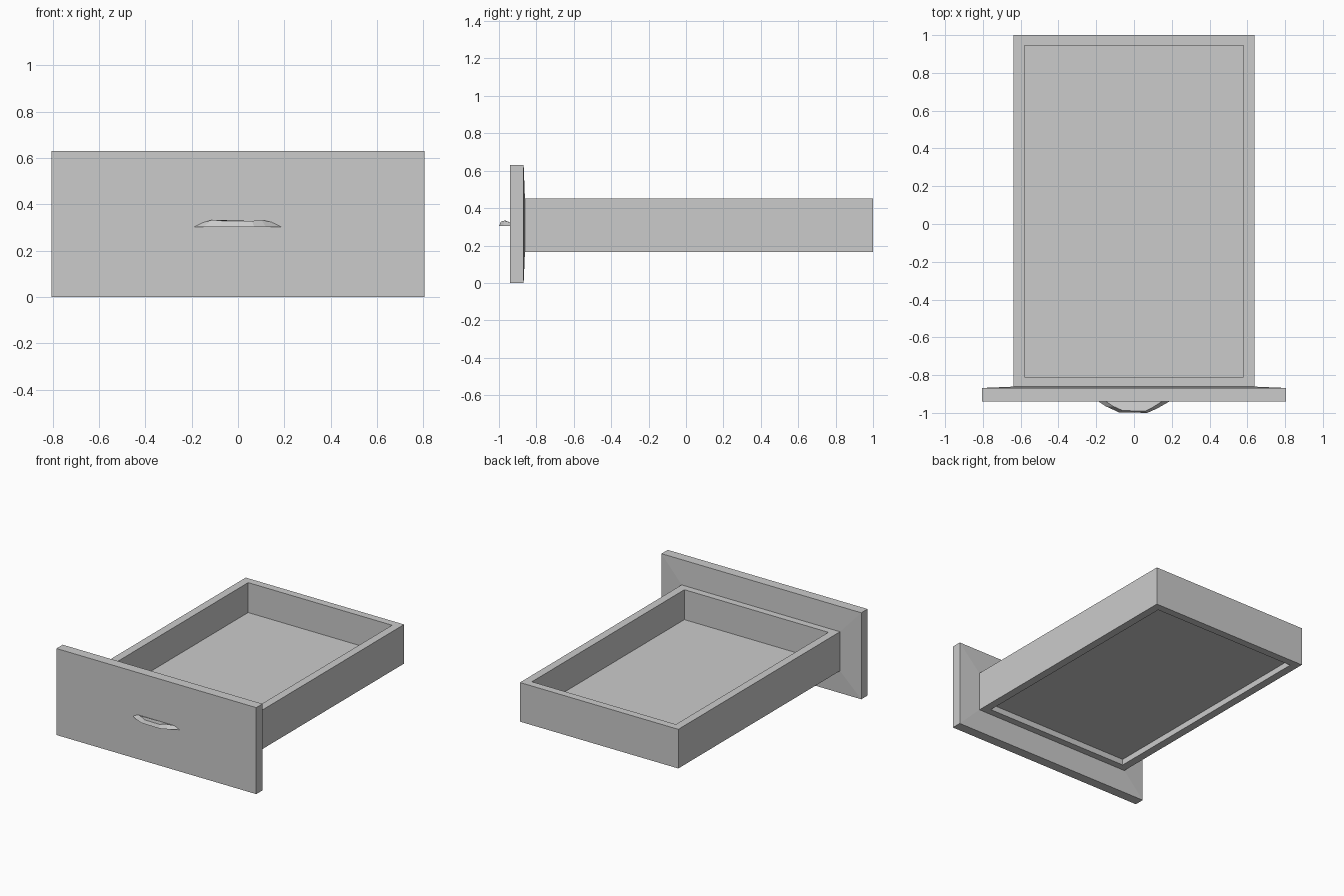
import bpy, bmesh

cube = bpy.data.objects.get("Cube")
if cube:
    bpy.data.objects.remove(cube, do_unlink=True)

grey = bpy.data.materials.new("light_grey")
grey.use_nodes = True
colour = (0.6, 0.6, 0.6, 1)
grey.diffuse_color = colour
grey.node_tree.nodes["Principled BSDF"].inputs["Base Color"].default_value = colour


def loft(name, rings):
    """Closed solid through matching rings of points."""
    bm = bmesh.new()
    loops = [[bm.verts.new(p) for p in ring] for ring in rings]
    n = len(loops[0])
    for a, b in zip(loops, loops[1:]):
        for i in range(n):
            j = (i + 1) % n
            bm.faces.new((a[i], a[j], b[j], b[i]))
    bm.faces.new(loops[0])
    bm.faces.new(loops[-1])
    bmesh.ops.recalc_face_normals(bm, faces=bm.faces)
    mesh = bpy.data.meshes.new(name)
    bm.to_mesh(mesh)
    bm.free()
    mesh.materials.append(grey)
    obj = bpy.data.objects.new(name, mesh)
    bpy.context.collection.objects.link(obj)
    return obj


def rect_xy(hw, y0, y1, z):
    return [(-hw, y0, z), (hw, y0, z), (hw, y1, z), (-hw, y1, z)]


def rect_xz(hw, y, z0, z1):
    return [(-hw, y, z0), (hw, y, z0), (hw, y, z1), (-hw, y, z1)]


# Four-walled tray frame, open above and below
bottom, top = 0.165, 0.45
outer, inner = (0.638, -0.862, 1.0), (0.58, -0.81, 0.945)
bm = bmesh.new()
loops = [[bm.verts.new(p) for p in rect_xy(*size, z)]
         for size, z in ((outer, bottom), (outer, top), (inner, top), (inner, bottom))]
for k, a in enumerate(loops):
    b = loops[(k + 1) % 4]
    for i in range(4):
        j = (i + 1) % 4
        bm.faces.new((a[i], a[j], b[j], b[i]))
bmesh.ops.recalc_face_normals(bm, faces=bm.faces)
mesh = bpy.data.meshes.new("drawer_walls")
bm.to_mesh(mesh)
bm.free()
mesh.materials.append(grey)
bpy.context.collection.objects.link(bpy.data.objects.new("drawer_walls", mesh))

# Recessed floor
loft("drawer_floor", [rect_xy(*inner, z) for z in (0.208, 0.232)])

# Front panel, its back rising very slightly to meet the tray
loft("front_panel", [rect_xz(0.805, -0.94, 0, 0.63),
                     rect_xz(0.805, -0.868, 0, 0.63),
                     rect_xz(0.638, -0.861, bottom, top)])

# Faceted pull handle with a sloping upper side
base = [(-0.19, -0.938), (-0.15, -0.965), (-0.08, -0.997), (0.07, -1.0),
        (0.12, -0.978), (0.19, -0.938)]
crown = [(-0.15, -0.938), (-0.11, -0.965), (-0.06, -0.988), (0.06, -0.99),
         (0.1, -0.97), (0.15, -0.938)]
heights = (0.322, 0.333, 0.328, 0.328, 0.333, 0.322)
loft("handle", [[(x, y, 0.303) for x, y in base],
                [(x, y, z) for (x, y), z in zip(crown, heights)]])
